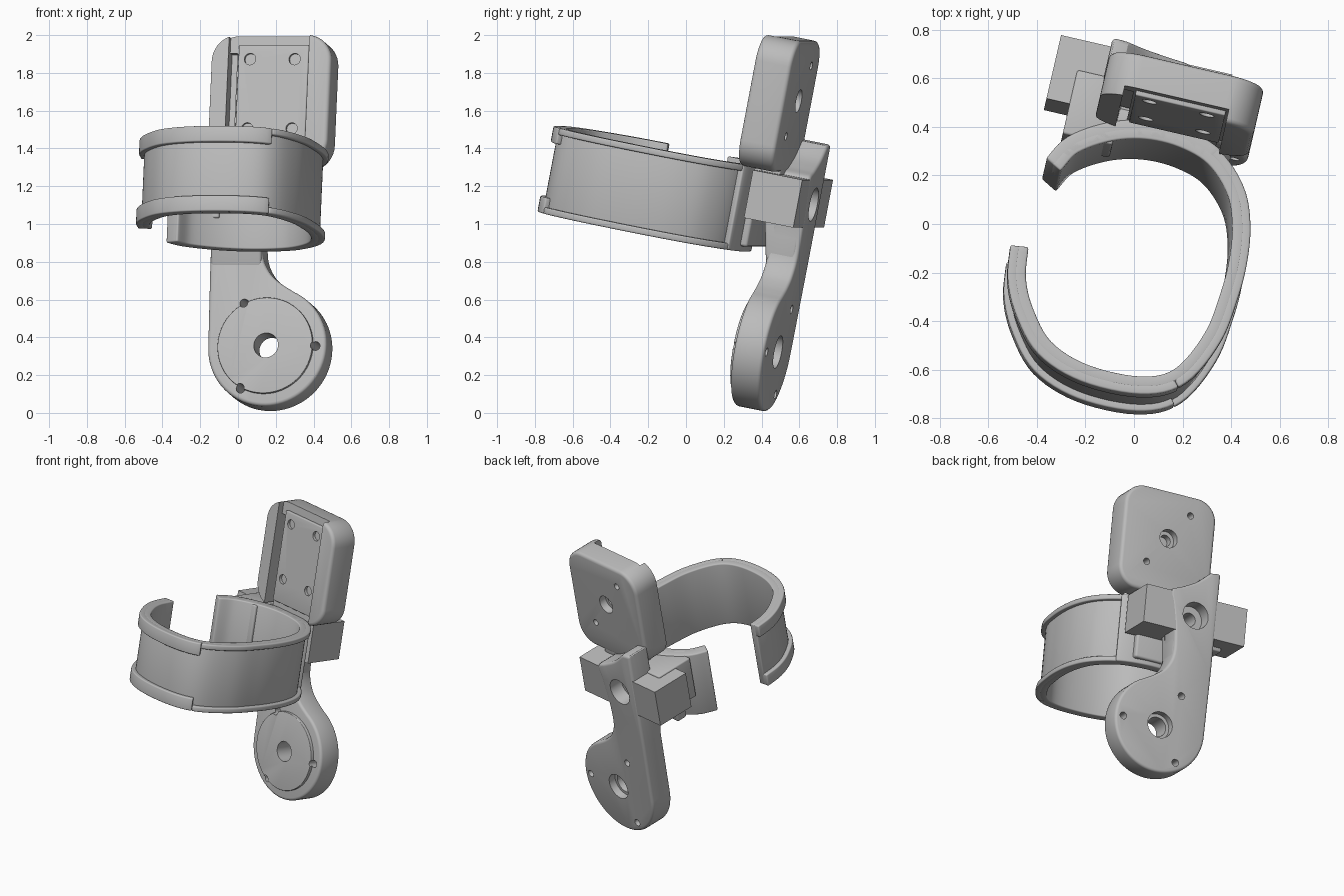
import bpy, bmesh, math
from mathutils import Matrix, Vector

old = bpy.data.objects.get("Cube")
if old:
    bpy.data.objects.remove(old, do_unlink=True)

# One plain grey for every part
grey = bpy.data.materials.new("plain_grey")
grey.use_nodes = True
grey.diffuse_color = (0.5, 0.5, 0.5, 1)
for node in grey.node_tree.nodes:
    if node.type == 'BSDF_PRINCIPLED':
        node.inputs["Base Color"].default_value = (0.5, 0.5, 0.5, 1)
        node.inputs["Roughness"].default_value = 0.6

# Parts are built upright, then the whole assembly is turned and leaned
POSE = Matrix.Rotation(math.radians(-13), 4, 'Z') @ Matrix.Rotation(math.radians(-11), 4, 'X')


def new_object(name, bm):
    bmesh.ops.recalc_face_normals(bm, faces=bm.faces[:])
    mesh = bpy.data.meshes.new(name)
    bm.to_mesh(mesh)
    bm.free()
    obj = bpy.data.objects.new(name, mesh)
    bpy.context.scene.collection.objects.link(obj)
    return obj


def prism(name, outline, front, back):
    """Extrude an (x, z) outline from y = front to y = back."""
    bm = bmesh.new()
    a = [bm.verts.new((x, front, z)) for x, z in outline]
    b = [bm.verts.new((x, back, z)) for x, z in outline]
    bm.faces.new(a)
    bm.faces.new(b)
    for i in range(len(a)):
        j = (i + 1) % len(a)
        bm.faces.new((a[i], a[j], b[j], b[i]))
    return new_object(name, bm)


def box(name, x0, x1, y0, y1, z0, z1):
    return prism(name, [(x0, z0), (x1, z0), (x1, z1), (x0, z1)], y0, y1)


def arc(cx, cz, r, start, end, n):
    angles = [math.radians(start + (end - start) * i / n) for i in range(n + 1)]
    return [(cx + r * math.cos(t), cz + r * math.sin(t)) for t in angles]


def disc(name, x, z, r, front, back, n=40):
    return prism(name, arc(x, z, r, 0, 360, n)[:-1], front, back)


def smooth_path(points, steps):
    """Pass a smooth curve through 2D points."""
    pts = [Vector(p) for p in points]
    pts = [2 * pts[0] - pts[1]] + pts + [2 * pts[-1] - pts[-2]]
    out = []
    for a, b, c, d in zip(pts, pts[1:], pts[2:], pts[3:]):
        for s in range(steps):
            t = s / steps
            out.append(0.5 * (2 * b + (c - a) * t + (2 * a - 5 * b + 4 * c - d) * t * t
                              + (3 * b - a - 3 * c + d) * t ** 3))
    return out + [pts[-2]]


def finish(obj, bevel=0.0, cutters=()):
    """Bevel, cut, shade and pose a part."""
    if bevel:
        mod = obj.modifiers.new("soft_edges", 'BEVEL')
        mod.width = bevel
        mod.segments = 3
        mod.limit_method = 'ANGLE'
        mod.angle_limit = math.radians(40)
    for cutter in cutters:
        cutter.hide_render = True
        mod = obj.modifiers.new("cut", 'BOOLEAN')
        mod.operation = 'DIFFERENCE'
        mod.solver = 'EXACT'
        mod.object = cutter
    bpy.context.view_layer.update()
    graph = bpy.context.evaluated_depsgraph_get()
    mesh = bpy.data.meshes.new_from_object(obj.evaluated_get(graph))
    obj.modifiers.clear()
    obj.data = mesh
    for cutter in cutters:
        bpy.data.objects.remove(cutter, do_unlink=True)
    mesh.materials.clear()
    mesh.materials.append(grey)
    mesh.shade_smooth()
    mesh.set_sharp_from_angle(angle=math.radians(32))
    obj.matrix_world = POSE
    return obj


# Open C-shaped band, from the lip round the back, side and front
STEPS = 6
band_path = smooth_path([
    (-.375, -.1), (-.315, -.0), (-.184, .085), (-.04, .128), (.114, .128), (.258, .082),
    (.373, -.03), (.429, -.164), (.45, -.316), (.446, -.47), (.418, -.655), (.325, -.84),
    (.176, -.915), (-.06, -.918), (-.243, -.852), (-.358, -.721), (-.418, -.595), (-.437, -.462)], STEPS)
BAND_LOW, BAND_HIGH = 0.902, 1.362


def ribbon(name, first, last, inner, outer, low, high, bevel):
    """Sweep a rectangle along part of the band path."""
    bm = bmesh.new()
    rings = []
    lo, hi = int(first * STEPS), int(last * STEPS)
    for i in range(lo, hi + 1):
        p = band_path[i]
        t = (band_path[min(i + 1, len(band_path) - 1)] - band_path[max(i - 1, 0)]).normalized()
        n = Vector((-t.y, t.x))
        a, b = p + n * inner, p + n * outer
        rings.append([bm.verts.new(c) for c in
                      ((a.x, a.y, low), (b.x, b.y, low), (b.x, b.y, high), (a.x, a.y, high))])
    for r, s in zip(rings, rings[1:]):
        for k in range(4):
            m = (k + 1) % 4
            bm.faces.new((r[k], r[m], s[m], s[k]))
    bm.faces.new(rings[0])
    bm.faces.new(rings[-1])
    return finish(new_object(name, bm), bevel)


ribbon("band_wall", 0, 17, -.035, .012, BAND_LOW, BAND_HIGH, .008)
ribbon("band_back", 0, 5, -.03, .045, BAND_LOW, BAND_HIGH, .01)
for label, first, last, rim in (("side", 4.7, 11.2, .035), ("front", 11.2, 17, .085)):
    ribbon("band_lower_rim_" + label, first, last, 0, .04, BAND_LOW, BAND_LOW + rim, .008)
    ribbon("band_upper_rim_" + label, first, last, 0, .04, BAND_HIGH - rim, BAND_HIGH, .008)

# Mount behind the band, and the arm reaching from it to the bar
finish(box("band_mount", -.34, .18, .12, .2, BAND_LOW + .03, BAND_HIGH - .01), .015)
finish(box("mount_arm", -.37, -.16, .04, .315, 1.06, 1.355), .01)


# Counterbored hole shared by the bar and the arm behind it
def bar_hole():
    return [disc("bore", -.105, 1.21, .09, .35, .6), disc("pilot", -.105, 1.21, .045, .2, .5)]


finish(box("cross_bar", -.468, .257, .17, .443, 1.085, 1.343), 0, bar_hole())

# Lower arm: round hub, narrow neck and a swept fin above the bar
HUB_X, HUB_Z, HUB_R = .075, .415, .322
neck = smooth_path([(-.19, 1.525), (-.1, 1.445), (.0, 1.388), (.08, 1.345), (.06, 1.25), (.03, 1.08),
                    (.025, .92), (.065, .82), (.13, .757), (.21, .707)], 5)
outline = (arc(HUB_X, HUB_Z, HUB_R, 62, -180, 56) + [(-.255, .85), (-.258, 1.535)]
           + [tuple(p) for p in neck])
screws = [(HUB_X + .265 * math.cos(a), HUB_Z + .265 * math.sin(a))
          for a in (0, math.tau / 3, -math.tau / 3)]
finish(prism("lower_arm", outline, .28, .446), .018,
       [disc("hub_hole", HUB_X, HUB_Z, .066, 0, .6), disc("hub_bore", HUB_X, HUB_Z, .088, .395, .6)]
       + bar_hole() + [disc("screw_hole", x, z, .024, 0, .6, 16) for x, z in screws])
finish(disc("hub_disc", HUB_X - .006, HUB_Z, .258, .258, .32, 64), .004,
       [disc("disc_hole", HUB_X, HUB_Z, .066, 0, .6)]
       + [disc("disc_notch", x, z, .024, 0, .6, 16) for x, z in screws])

# Wedge that thickens the neck towards the bar
wedge = box("neck_wedge", -.25, .025, .175, .43, .86, 1.33)
for v in wedge.data.vertices:
    if v.co.z < .9 and v.co.y < .2:
        v.co.y = .282
        v.co.z = .84
finish(wedge, .015, bar_hole())

# Upper housing: rounded block with a shallow channel open at the front
X0, X1, Z0, Z1, R = -.255, .397, 1.355, 2.062, .14
corners = ((X1 - R, Z1 - R, 0), (X0 + R, Z1 - R, 90), (X0 + R, Z0 + R, 180), (X1 - R, Z0 + R, 270))
housing = [p for x, z, a in corners for p in arc(x, z, R, a, a + 90, 10)]
CX, CZ = .07, 1.74
back_screws = ((CX - .14, CZ + .19), (CX + .14, CZ - .19))
finish(prism("upper_housing", housing, .1, .302), .022,
       [box("channel", -.165, .275, -.1, .158, 1.2, 2.3),
        box("side_groove", -.165, -.125, -.1, .205, 1.2, 1.97),
        box("left_wall_trim", -.4, -.1, -.1, .118, 1.2, 2.3),
        disc("housing_bore", CX, CZ, .062, .25, .5), disc("housing_hole", CX, CZ, .038, .17, .5)]
       + [disc("back_screw_hole", x, z, .022, .22, .5, 16) for x, z in back_screws])

# Inset panel with four screw holes
finish(box("inner_panel", -.115, .265, .138, .2, 1.4, 2.01), .006,
       [disc("panel_hole", CX + sx * .121, 1.748 + sz * .187, .031, 0, .18, 24)
        for sx in (-1, 1) for sz in (-1, 1)])

# Tab joining the housing to the bar
finish(box("hinge_tab", -.05, .17, .19, .3, 1.3, 1.42), .008)
